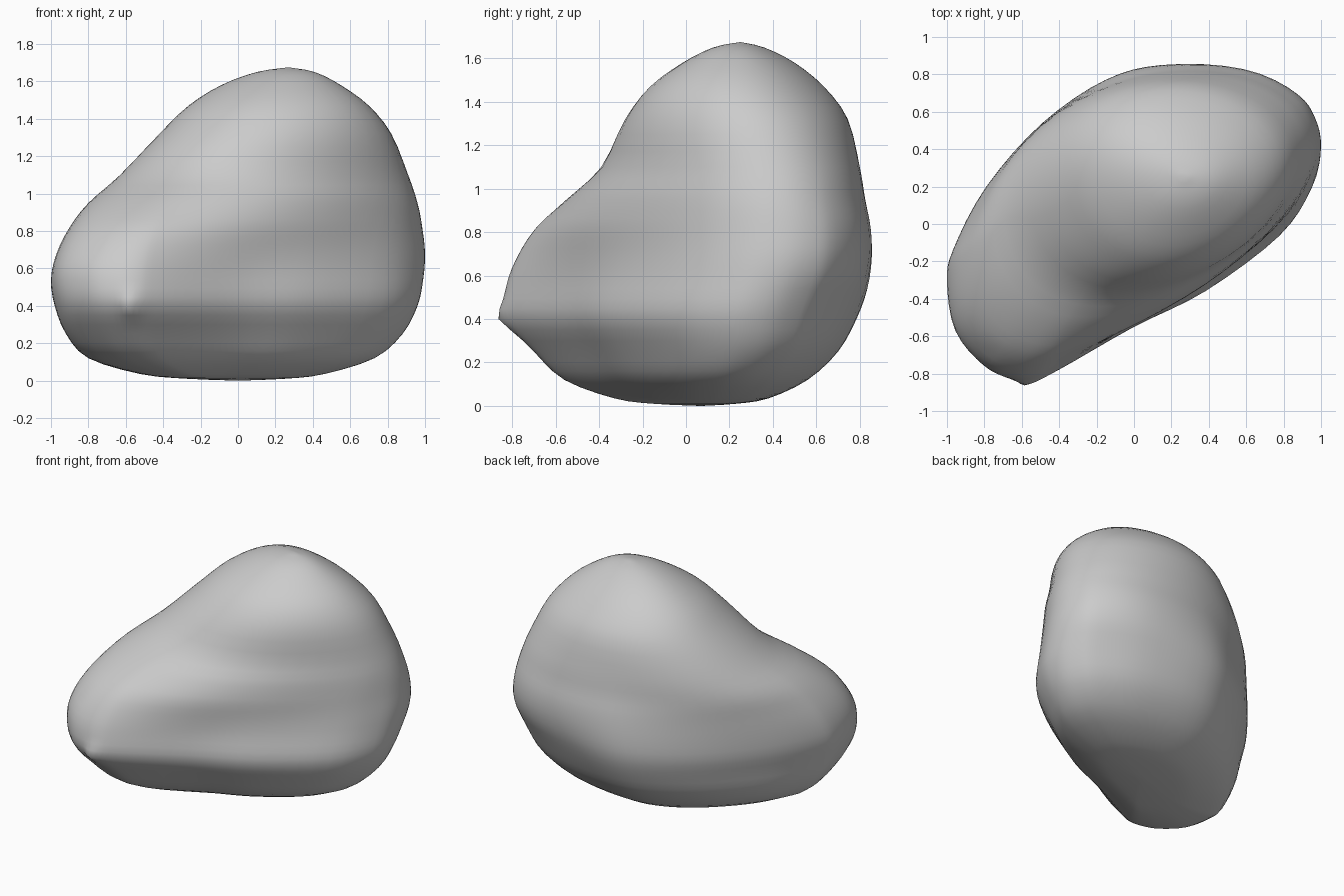
import bpy
import bmesh
from math import atan2, cos, sin, exp, sqrt
from mathutils import Vector

cube = bpy.data.objects.get("Cube")
if cube:
    bpy.data.objects.remove(cube, do_unlink=True)


def spline_point(a, b, c, d, t):
    """Smooth curve through b and c, guided by their neighbours a and d."""
    return (b * 2 + (c - a) * t + (a * 2 - b * 5 + c * 4 - d) * t ** 2
            + (b * 3 - a - c * 3 + d) * t ** 3) / 2


def smooth_path(points, steps, closed):
    """Resample a list of vectors with a smooth curve."""
    count = len(points)

    def at(index):
        return points[index % count] if closed else points[max(0, min(index, count - 1))]

    path = [spline_point(at(i - 1), at(i), at(i + 1), at(i + 2), s / steps)
            for i in range(count if closed else count - 1) for s in range(steps)]
    return path if closed else path + [points[-1]]


def fit(values, low, high):
    """Spread values so that they run exactly from low to high."""
    least, most = min(values), max(values)
    return [low + (v - least) / (most - least) * (high - low) for v in values]


# Plan outline of the stone: long and tilted, with a flattened front flank
plan = [Vector(p) for p in (
    (1, .4), (.95, .55), (.85, .66), (.56, .8), (.14, .86), (-.16, .79),
    (-.5, .55), (-.8, .2), (-.97, -.13), (-1, -.3), (-.95, -.56), (-.8, -.74),
    (-.66, -.81), (-.54, -.82), (-.4, -.76), (0, -.53), (.4, -.33), (.8, -.03),
    (.97, .22))]
outline = [Vector((p.x, p.y / .86)) for p in smooth_path(plan, 4, True)]

# Level, left edge, right edge, front edge, back edge
levels = [Vector(p) for p in (
    (0, 0, 0, .07, .07), (.01, -.27, .25, -.15, .23), (.035, -.52, .46, -.33, .38),
    (.12, -.8, .73, -.56, .56), (.25, -.92, .88, -.7, .7),
    (.4, -.98, .96, -.83, .785), (.54, -1, .99, -.83, .835),
    (.68, -.97, 1, -.78, .855), (.82, -.9, .985, -.69, .85),
    (.95, -.8, .96, -.55, .825), (1.1, -.63, .91, -.39, .8),
    (1.32, -.42, .82, -.28, .745), (1.47, -.265, .7, -.165, .635),
    (1.58, -.09, .55, -.015, .5), (1.65, .1, .41, .125, .36),
    (1.675, .27, .27, .25, .25))]


def section(z):
    """Plan outline, relaxed towards the top to an oval that loses its tilt."""
    rise = max(0, min(1, (z - .4) / .75))
    oval = rise * rise * (3 - 2 * rise)
    points = []
    for p in outline:
        angle = atan2(p.y, p.x)
        c, s = cos(angle), sin(angle)
        # The back flank is fuller than the front one
        tilt = min(.6, .45 - .7 * (z - .8)) + .08 * (c - s)
        round_radius = sqrt((1 - tilt ** 2) / (1 - 2 * tilt * c * s))
        radius = p.length * (1 - oval) + round_radius * oval
        points.append((c * radius, s * radius))
    return zip(*points)


bm = bmesh.new()
rings = []
for z, left, right, front, back in smooth_path(levels, 3, False)[1:-1]:
    xs, ys = section(z)
    rings.append([bm.verts.new((x, y, z)) for x, y in
                  zip(fit(xs, left, right), fit(ys, front, back))])

# Skin between sections, closed by a fan at each pole
size = len(outline)
for low, high in zip(rings, rings[1:]):
    for i in range(size):
        j = (i + 1) % size
        bm.faces.new((low[i], low[j], high[j], high[i]))
for level, ring in ((levels[0], rings[0]), (levels[-1], rings[-1])):
    pole = bm.verts.new((level[1], level[3], level[0]))
    for i in range(size):
        bm.faces.new((ring[i], ring[(i + 1) % size], pole))

# Small pinched tip and a small dent on the narrow end
for centre, reach, push in (((-.56, -.83, .4), .06, .04), ((-.79, -.7, .74), .04, -.015)):
    centre = Vector(centre)
    away = Vector((centre.x, centre.y, 0)).normalized()
    for v in bm.verts:
        v.co += away * push * exp(-((v.co - centre).length / reach) ** 2)

bmesh.ops.recalc_face_normals(bm, faces=bm.faces)
mesh = bpy.data.meshes.new("stone_body")
bm.to_mesh(mesh)
bm.free()
mesh.shade_smooth()
stone = bpy.data.objects.new("stone_body", mesh)
bpy.context.collection.objects.link(stone)

# Plain grey stone
grey = bpy.data.materials.new("stone_grey")
grey.use_nodes = True
colour = (.6, .6, .6, 1)
grey.diffuse_color = colour
grey.node_tree.nodes["Principled BSDF"].inputs["Base Color"].default_value = colour
mesh.materials.append(grey)
